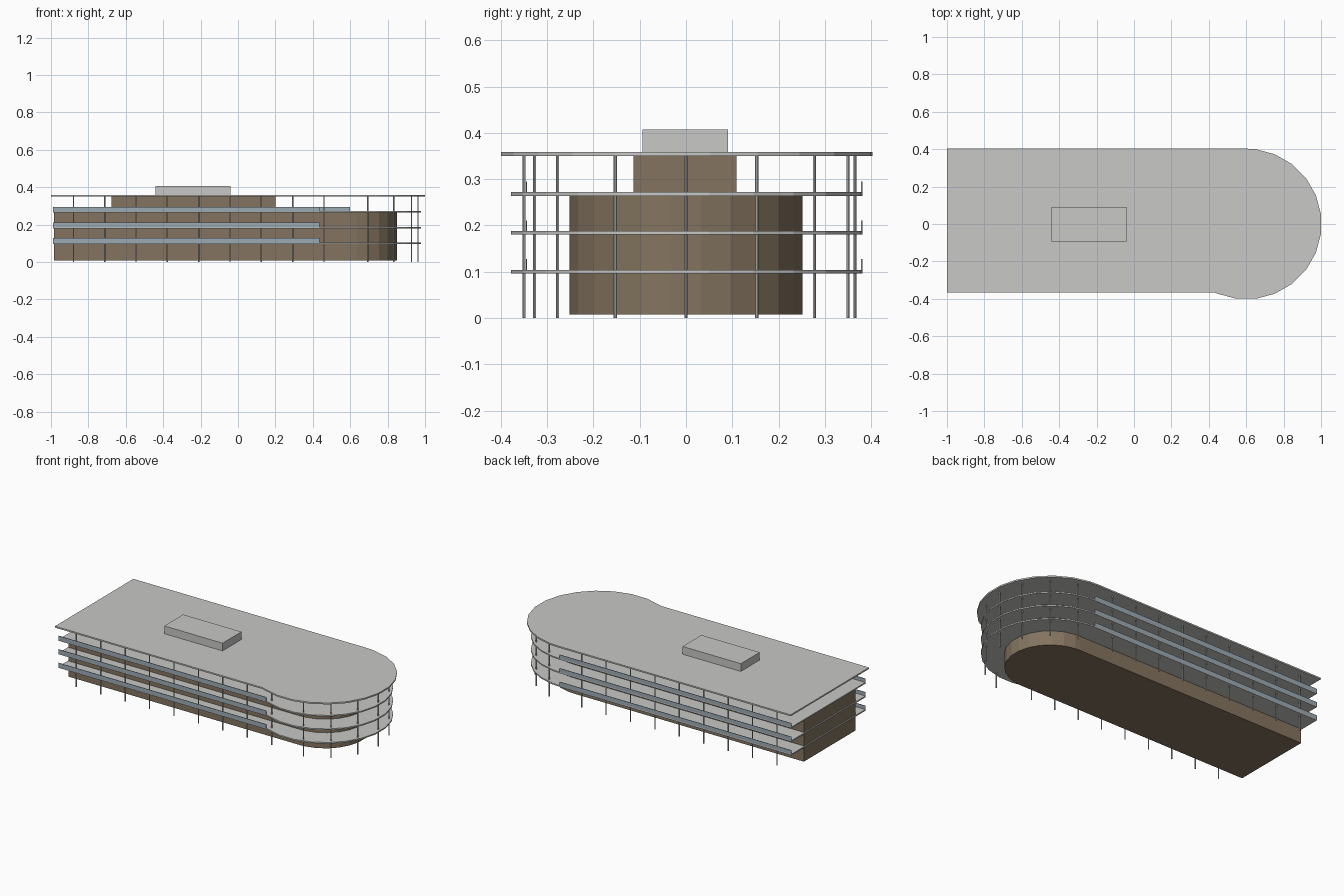
import bpy, bmesh, math
from mathutils import Vector

if "Cube" in bpy.data.objects:
    bpy.data.objects.remove(bpy.data.objects["Cube"], do_unlink=True)


def material(name, color):
    m = bpy.data.materials.new(name)
    m.use_nodes = True
    m.diffuse_color = (*color, 1)
    m.node_tree.nodes["Principled BSDF"].inputs["Base Color"].default_value = (*color, 1)
    return m


concrete = material("pale concrete", (0.58, 0.58, 0.57))
brown = material("brown cladding", (0.23, 0.175, 0.115))
blue = material("blue grey parapet", (0.33, 0.41, 0.46))

END_X = 0.6          # centre of the rounded end
STEP = 15            # degrees per facet


def finish(name, bm, mat):
    bmesh.ops.recalc_face_normals(bm, faces=bm.faces)
    mesh = bpy.data.meshes.new(name)
    bm.to_mesh(mesh)
    bm.free()
    mesh.materials.append(mat)
    obj = bpy.data.objects.new(name, mesh)
    bpy.context.collection.objects.link(obj)
    return obj


def prism(name, outline, z0, z1, mat):
    bm = bmesh.new()
    face = bm.faces.new([bm.verts.new((x, y, z0)) for x, y in outline])
    top = bmesh.ops.extrude_face_region(bm, geom=[face])["geom"]
    bmesh.ops.translate(bm, vec=(0, 0, z1 - z0),
                        verts=[v for v in top if isinstance(v, bmesh.types.BMVert)])
    return finish(name, bm, mat)


def box(name, x0, x1, y0, y1, z0, z1, mat):
    return prism(name, [(x0, y0), (x1, y0), (x1, y1), (x0, y1)], z0, z1, mat)


def rounded_plan(left, radius, front, join_x, first):
    """Straight bar with a faceted round end; the arc starts at angle first."""
    pts = [(left, front), (join_x, front)]
    angle = first
    while angle < 90:
        a = math.radians(angle)
        pts.append((END_X + radius * math.cos(a), radius * math.sin(a)))
        angle += STEP
    return pts + [(END_X, radius), (left, radius)]


# Enclosed lower floors and the set-back top floor
prism("main_walls", rounded_plan(-0.985, 0.252, -0.252, END_X, -82.5), 0.007, 0.27, brown)
box("top_floor_walls", -0.675, 0.2, -0.113, 0.109, 0.27, 0.352, brown)

# Balcony slabs with parapets on the two long sides
slab_plan = rounded_plan(-0.99, 0.381, -0.345, 0.435, -112.5)
for i, z in enumerate((0.1, 0.184, 0.268)):
    prism(f"balcony_slab_{i + 1}", slab_plan, z - 0.004, z + 0.004, concrete)
    box(f"front_parapet_{i + 1}", -0.99, 0.435, -0.346, -0.343, z, z + 0.027, blue)
    box(f"back_parapet_{i + 1}", -0.99, END_X, 0.378, 0.381, z, z + 0.027, blue)

# Roof slab and plant room
prism("roof_slab", rounded_plan(-1, 0.403, -0.365, 0.425, -112.5), 0.35, 0.359, concrete)
box("roof_plant_room", -0.44, -0.04, -0.094, 0.091, 0.359, 0.407, concrete)

# Slender columns: two straight rows and a ring around the round end
spots = []
for i in range(9):
    x = -0.88 + 0.1675 * i
    spots += [(x, -0.327), (x, 0.365)]
for i in range(-3, 4):
    a = math.radians(25 * i)
    spots.append((END_X + 0.362 * math.cos(a), 0.362 * math.sin(a)))
bm = bmesh.new()
for x, y in spots:
    ring = bmesh.ops.create_cone(bm, cap_ends=True, segments=8, radius1=0.0035,
                                 radius2=0.0035, depth=0.352)["verts"]
    bmesh.ops.translate(bm, verts=ring, vec=Vector((x, y, 0.176)))
finish("columns", bm, concrete)
